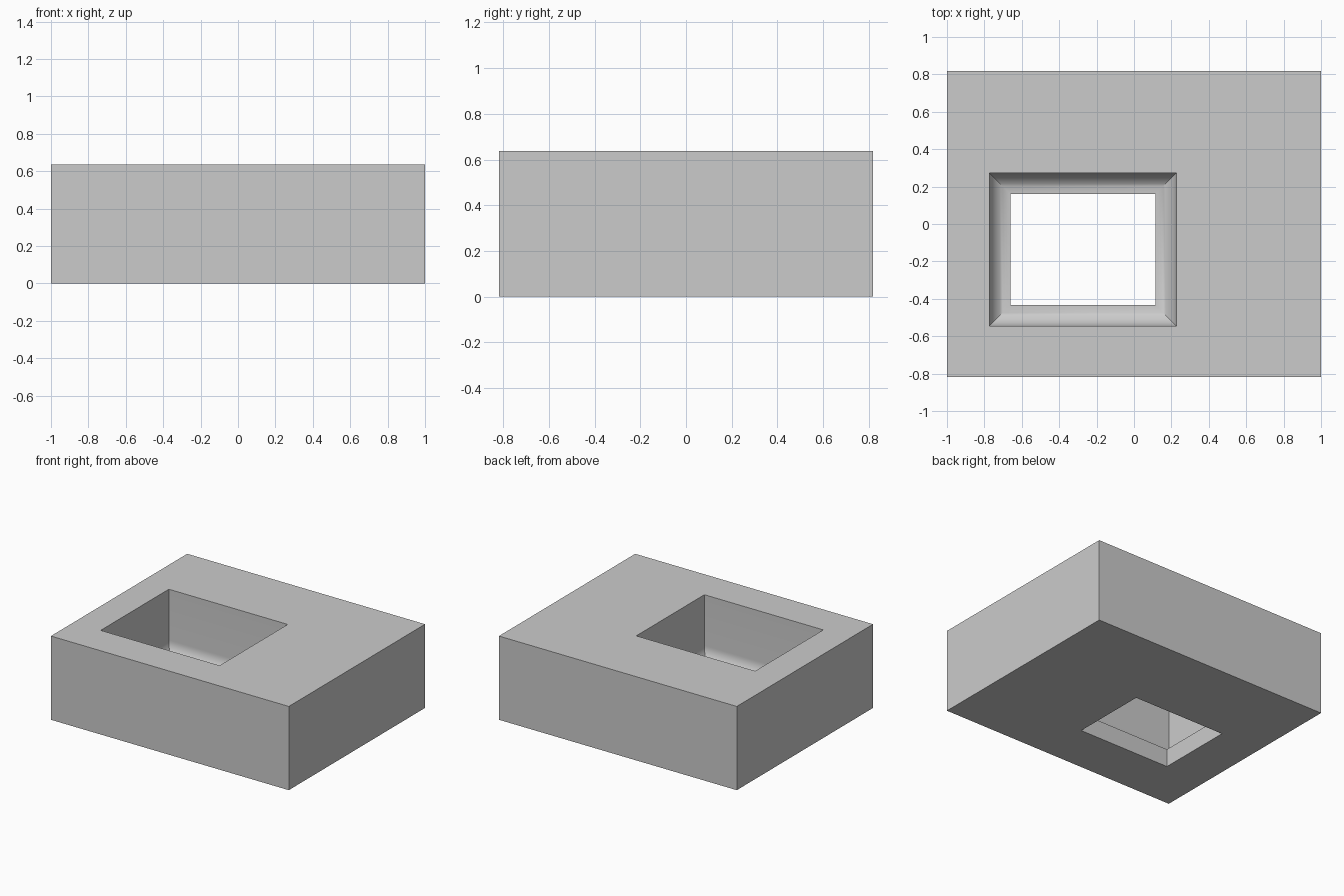
import bpy, bmesh, math

cube = bpy.data.objects.get("Cube")
if cube:
    bpy.data.objects.remove(cube)

U = 1 / 22                      # design unit: block is 44 x 36 x 14 units
HEIGHT = 14 * U
LIP = 3 * U                     # height of the straight wall of the lower hole
RADIUS = 2.5 * U                # cove at the bottom of the pocket
STEPS = 12
POCKET = (-6 * U, -3 * U, 11 * U, 9 * U)   # centre x, y and half sizes

bm = bmesh.new()


def ring(cx, cy, hx, hy, z):
    """One rectangular loop of vertices."""
    return [bm.verts.new((cx + sx * hx, cy + sy * hy, z))
            for sx, sy in ((-1, -1), (1, -1), (1, 1), (-1, 1))]


def pocket_ring(inset, z):
    cx, cy, hx, hy = POCKET
    return ring(cx, cy, hx - inset, hy - inset, z)


# Outer walls, then the pocket opening
loops = [ring(0, 0, 1, 18 * U, 0), ring(0, 0, 1, 18 * U, HEIGHT),
         pocket_ring(0, HEIGHT)]

# Rounded cove narrowing the pocket to the hole
for i in range(STEPS + 1):
    a = math.pi / 2 * i / STEPS
    loops.append(pocket_ring(RADIUS * (1 - math.cos(a)),
                             LIP + RADIUS * (1 - math.sin(a))))

# Straight hole through the base
loops.append(pocket_ring(RADIUS, 0))

# Skin the loops, closing back to the first across the underside
for a, b in zip(loops, loops[1:] + loops[:1]):
    for k in range(4):
        n = (k + 1) % 4
        bm.faces.new((a[k], a[n], b[n], b[k]))
bmesh.ops.recalc_face_normals(bm, faces=bm.faces)

mesh = bpy.data.meshes.new("pocketed_block")
bm.to_mesh(mesh)
bm.free()
block = bpy.data.objects.new("pocketed_block", mesh)
bpy.context.collection.objects.link(block)

# Plain grey material
grey = bpy.data.materials.new("light_grey")
grey.use_nodes = True
colour = (0.6, 0.6, 0.6, 1)
grey.diffuse_color = colour
grey.node_tree.nodes["Principled BSDF"].inputs["Base Color"].default_value = colour
mesh.materials.append(grey)

# Smooth cove, sharp edges elsewhere
bpy.ops.object.select_all(action='DESELECT')
block.select_set(True)
bpy.context.view_layer.objects.active = block
bpy.ops.object.shade_smooth_by_angle(angle=math.radians(30))
